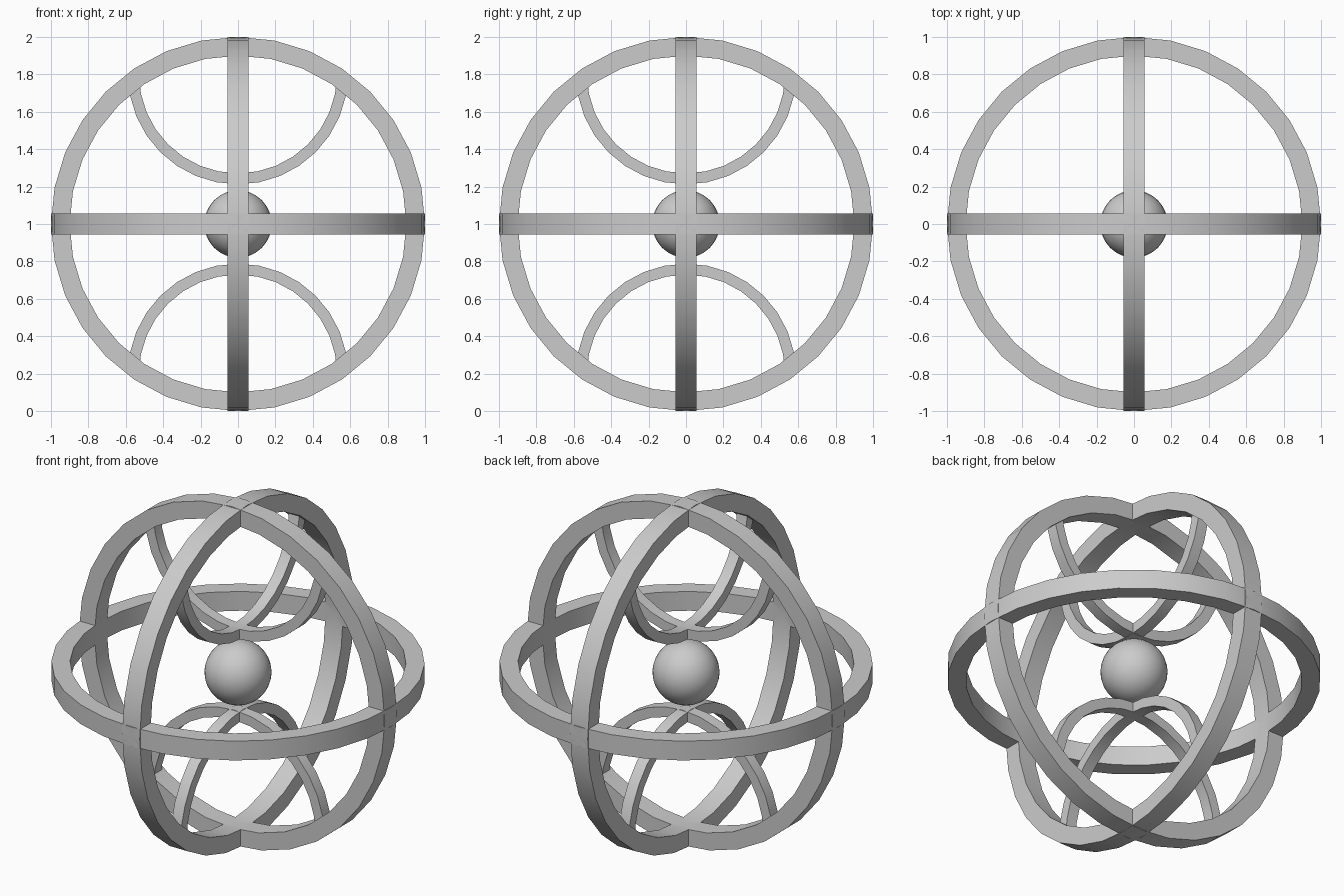
import bpy, bmesh
from math import pi, cos, sin, radians
from mathutils import Matrix

if "Cube" in bpy.data.objects:
    bpy.data.objects.remove(bpy.data.objects["Cube"])

grey = bpy.data.materials.new("plain grey")
grey.use_nodes = True
colour = (0.6, 0.6, 0.6, 1)
grey.diffuse_color = colour
grey.node_tree.nodes["Principled BSDF"].inputs["Base Color"].default_value = colour

CENTRE = 1.0
SIDES = 32


def finish(name, bm, matrix):
    """Turn a bmesh into a placed, smooth-shaded object."""
    bm.transform(matrix)
    bmesh.ops.recalc_face_normals(bm, faces=bm.faces)
    mesh = bpy.data.meshes.new(name)
    bm.to_mesh(mesh)
    bm.free()
    mesh.materials.append(grey)
    obj = bpy.data.objects.new(name, mesh)
    bpy.context.collection.objects.link(obj)
    bpy.ops.object.select_all(action="DESELECT")
    obj.select_set(True)
    bpy.context.view_layer.objects.active = obj
    bpy.ops.object.shade_smooth_by_angle(angle=radians(30))


def band(name, outer, matrix, half=False):
    """Flat hoop, or its lower half, with a rectangular section."""
    inner, w = outer * 0.9, outer * 0.057
    steps = SIDES // 2 if half else SIDES
    bm = bmesh.new()
    sections = []
    for i in range(steps + 1 if half else steps):
        a = pi + 2 * pi * i / SIDES
        sections.append([bm.verts.new((r * cos(a), r * sin(a), z))
                         for r, z in ((outer, -w), (outer, w), (inner, w), (inner, -w))])
    for i in range(steps):
        p, q = sections[i], sections[(i + 1) % len(sections)]
        for k in range(4):
            n = (k + 1) % 4
            bm.faces.new((p[k], p[n], q[n], q[k]))
    if half:
        bm.faces.new(sections[0])
        bm.faces.new(sections[-1])
    finish(name, bm, matrix)


upright = Matrix.Rotation(pi / 2, 4, "X")
quarter = Matrix.Rotation(pi / 2, 4, "Z")
up = Matrix.Translation((0, 0, CENTRE))

# Three large hoops at right angles
band("level_hoop", 1, up)
band("front_hoop", 1, up @ upright)
band("side_hoop", 1, up @ quarter @ upright)

# Crossed half hoops curving in from the top and the bottom
for label, flip in (("upper", 0), ("lower", pi)):
    place = up @ Matrix.Rotation(flip, 4, "X") @ Matrix.Translation((0, 0, 0.8))
    band(label + "_front_arch", 0.588, place @ upright, True)
    band(label + "_side_arch", 0.588, place @ quarter @ upright, True)

# Ball in the middle
bm = bmesh.new()
bmesh.ops.create_uvsphere(bm, u_segments=32, v_segments=16, radius=0.18)
finish("centre_ball", bm, up)
